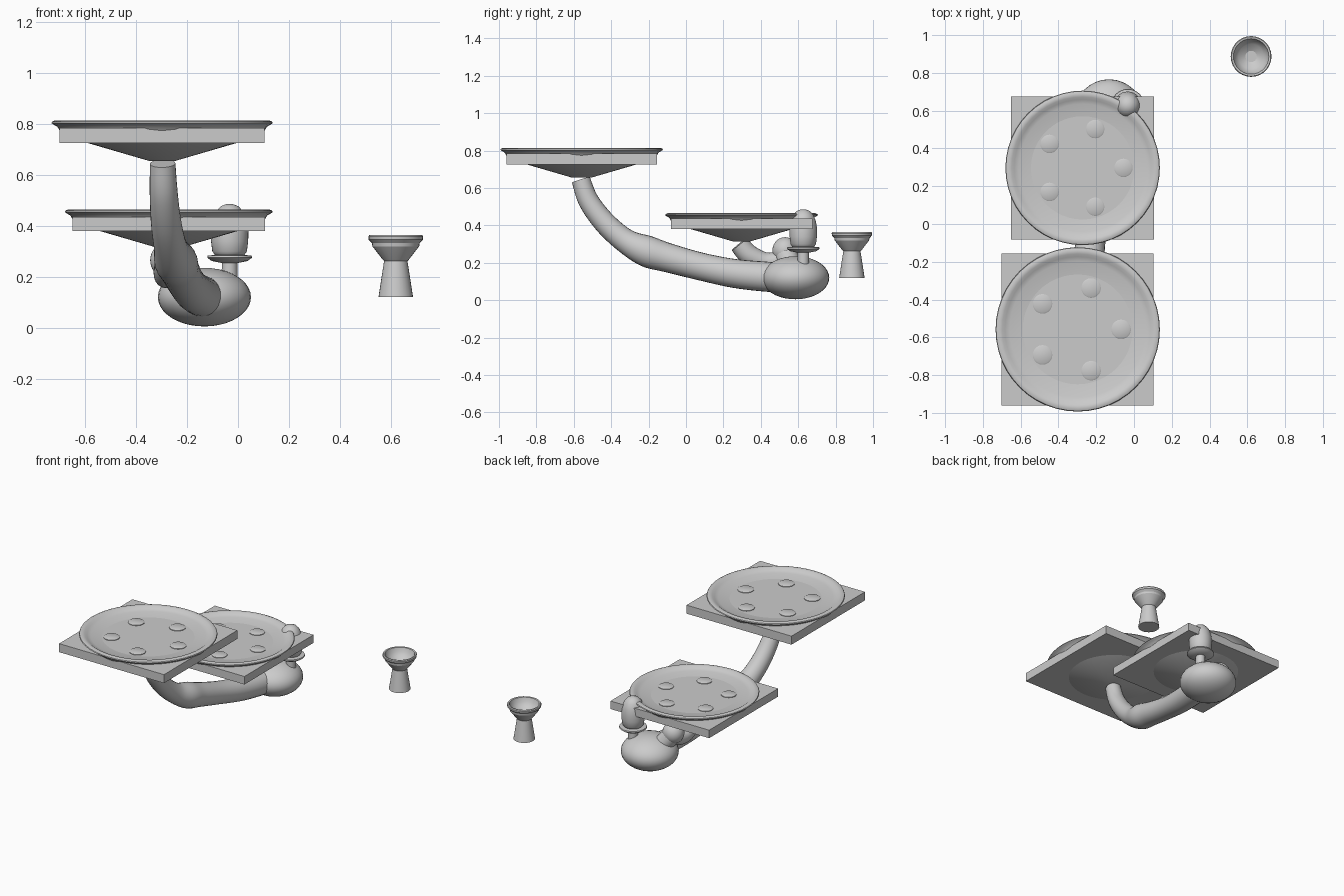
import bpy, bmesh, math
from mathutils import Vector, Matrix

old = bpy.data.objects.get("Cube")
if old:
    bpy.data.objects.remove(old, do_unlink=True)

grey = bpy.data.materials.new("light_grey")
grey.use_nodes = True
grey.diffuse_color = (0.6, 0.6, 0.6, 1)
grey.node_tree.nodes["Principled BSDF"].inputs["Base Color"].default_value = (0.6, 0.6, 0.6, 1)


def finish(bm, name, smooth=35):
    bmesh.ops.recalc_face_normals(bm, faces=bm.faces)
    mesh = bpy.data.meshes.new(name)
    bm.to_mesh(mesh)
    bm.free()
    mesh.materials.append(grey)
    obj = bpy.data.objects.new(name, mesh)
    bpy.context.collection.objects.link(obj)
    if smooth:
        bpy.ops.object.select_all(action="DESELECT")
        bpy.context.view_layer.objects.active = obj
        obj.select_set(True)
        bpy.ops.object.shade_smooth_by_angle(angle=math.radians(smooth))
    return obj


def skin(bm, rings):
    """Bridge a list of equal rings of vertices into a surface."""
    n = len(rings[0])
    for a, b in zip(rings, rings[1:]):
        for i in range(n):
            j = (i + 1) % n
            bm.faces.new((a[i], a[j], b[j], b[i]))
    bm.faces.new(rings[0])
    bm.faces.new(rings[-1])


def lathe(name, profile, centre, scale=1, sides=48, smooth=35):
    """Turn (radius, height) pairs around a vertical axis."""
    bm = bmesh.new()
    c = Vector(centre)
    rings = []
    for r, z in profile:
        rings.append([bm.verts.new(c + scale * Vector((
            r * math.cos(math.tau * i / sides), r * math.sin(math.tau * i / sides), z)))
            for i in range(sides)])
    skin(bm, rings)
    return finish(bm, name, smooth)


def catmull(p, t):
    """Smooth interpolation through a list of vectors."""
    i = min(int(t), len(p) - 2)
    u = t - i
    a, b, c, d = p[max(i - 1, 0)], p[i], p[i + 1], p[min(i + 2, len(p) - 1)]
    return 0.5 * (2 * b + (c - a) * u + (2 * a - 5 * b + 4 * c - d) * u * u
                  + (3 * b - a - 3 * c + d) * u ** 3)


def tube(name, points, sides=24, steps=6):
    """Tapered tube along (x, y, z, radius) points."""
    bm = bmesh.new()
    p = [Vector(q) for q in points]
    total = (len(p) - 1) * steps
    path = [catmull(p, k / steps) for k in range(total + 1)]
    rings = []
    for k, q in enumerate(path):
        tangent = (path[min(k + 1, total)] - path[max(k - 1, 0)]).to_3d().normalized()
        side = Vector((1, 0, 0))
        side = (side - tangent * side.dot(tangent)).normalized()
        up = tangent.cross(side)
        rings.append([bm.verts.new(q.to_3d() + q.w * (
            side * math.cos(math.tau * i / sides) + up * math.sin(math.tau * i / sides)))
            for i in range(sides)])
    skin(bm, rings)
    return finish(bm, name, 45)


def ellipsoid(name, centre, radii):
    bm = bmesh.new()
    bmesh.ops.create_uvsphere(bm, u_segments=32, v_segments=20, radius=1)
    bmesh.ops.transform(bm, verts=bm.verts,
                        matrix=Matrix.Translation(centre) @ Matrix.Diagonal((*radii, 1)))
    return finish(bm, name, 60)


# Dish: rounded lip, shallow bowl inside, cone below; heights run down from the rim top
DISH = [(0.05, -0.16), (0.29, -0.09), (0.40, -0.045), (0.412, -0.025), (0.425, -0.018),
        (0.435, -0.011), (0.432, -0.005), (0.42, 0), (0.40, -0.003), (0.385, -0.014),
        (0.36, -0.021), (0.27, -0.034), (0.12, -0.05)]


def serving_dish(prefix, centre, s):
    c = Vector(centre)
    lathe(prefix + "_dish", DISH, c, s)
    # square slab through the dish
    bm = bmesh.new()
    slab = Matrix.Translation(c + Vector((0, 0, -0.0605 * s))) @ Matrix.Diagonal((0.805 * s, 0.805 * s, 0.059 * s, 1))
    bmesh.ops.create_cube(bm, size=1, matrix=slab)
    finish(bm, prefix + "_slab", 0)
    # ring of five low studs on the dish floor
    for k in range(5):
        a = math.tau * k / 5
        pos = c + s * Vector((0.23 * math.cos(a), 0.23 * math.sin(a), -0.035))
        lathe(f"{prefix}_stud_{k + 1}", [(0.052, 0), (0.052, 0.008), (0.045, 0.012)], pos, s, 20)


serving_dish("upper", (-0.298, -0.558, 0.815), 1)
serving_dish("lower", (-0.272, 0.297, 0.465), 0.94)

# Long arm holding the upper dish
tube("long_arm", [(-0.296, -0.562, 0.645, 0.05), (-0.292, -0.52, 0.53, 0.055),
                  (-0.282, -0.43, 0.41, 0.06), (-0.265, -0.32, 0.315, 0.066),
                  (-0.245, -0.21, 0.262, 0.084), (-0.23, -0.1, 0.228, 0.078),
                  (-0.205, 0.08, 0.18, 0.074), (-0.175, 0.26, 0.143, 0.077),
                  (-0.145, 0.44, 0.125, 0.08), (-0.13, 0.54, 0.12, 0.075)])

# Folded arm under the lower dish
tube("short_arm_forearm", [(-0.27, 0.285, 0.30, 0.052), (-0.275, 0.34, 0.24, 0.055),
                           (-0.28, 0.43, 0.205, 0.05), (-0.27, 0.52, 0.22, 0.045)])
ellipsoid("short_arm_elbow", (-0.275, 0.53, 0.265), (0.07, 0.068, 0.072))
tube("short_arm_upper", [(-0.275, 0.53, 0.26, 0.06), (-0.22, 0.555, 0.19, 0.06),
                         (-0.16, 0.58, 0.13, 0.06)])

# Body, neck, collar and head
ellipsoid("body", (-0.132, 0.585, 0.12), (0.183, 0.181, 0.115))
NECK = (-0.033, 0.627, 0)
lathe("neck", [(0.032, 0.15), (0.03, 0.29)], NECK, sides=24)
lathe("collar", [(0.035, 0.255), (0.07, 0.262), (0.088, 0.275), (0.086, 0.283), (0.06, 0.286)],
      NECK, sides=32)
lathe("head", [(0.05, 0.275), (0.068, 0.30), (0.073, 0.34), (0.074, 0.38), (0.068, 0.42),
               (0.055, 0.455), (0.035, 0.477), (0.012, 0.486)], NECK, sides=32, smooth=60)

# Separate goblet
lathe("goblet", [(0.068, 0.12), (0.046, 0.262), (0.052, 0.268), (0.092, 0.32), (0.094, 0.332),
                 (0.107, 0.346), (0.108, 0.358), (0.104, 0.364), (0.094, 0.362),
                 (0.086, 0.335), (0.066, 0.31), (0.03, 0.29)],
      (0.62, 0.887, 0), sides=28, smooth=25)
